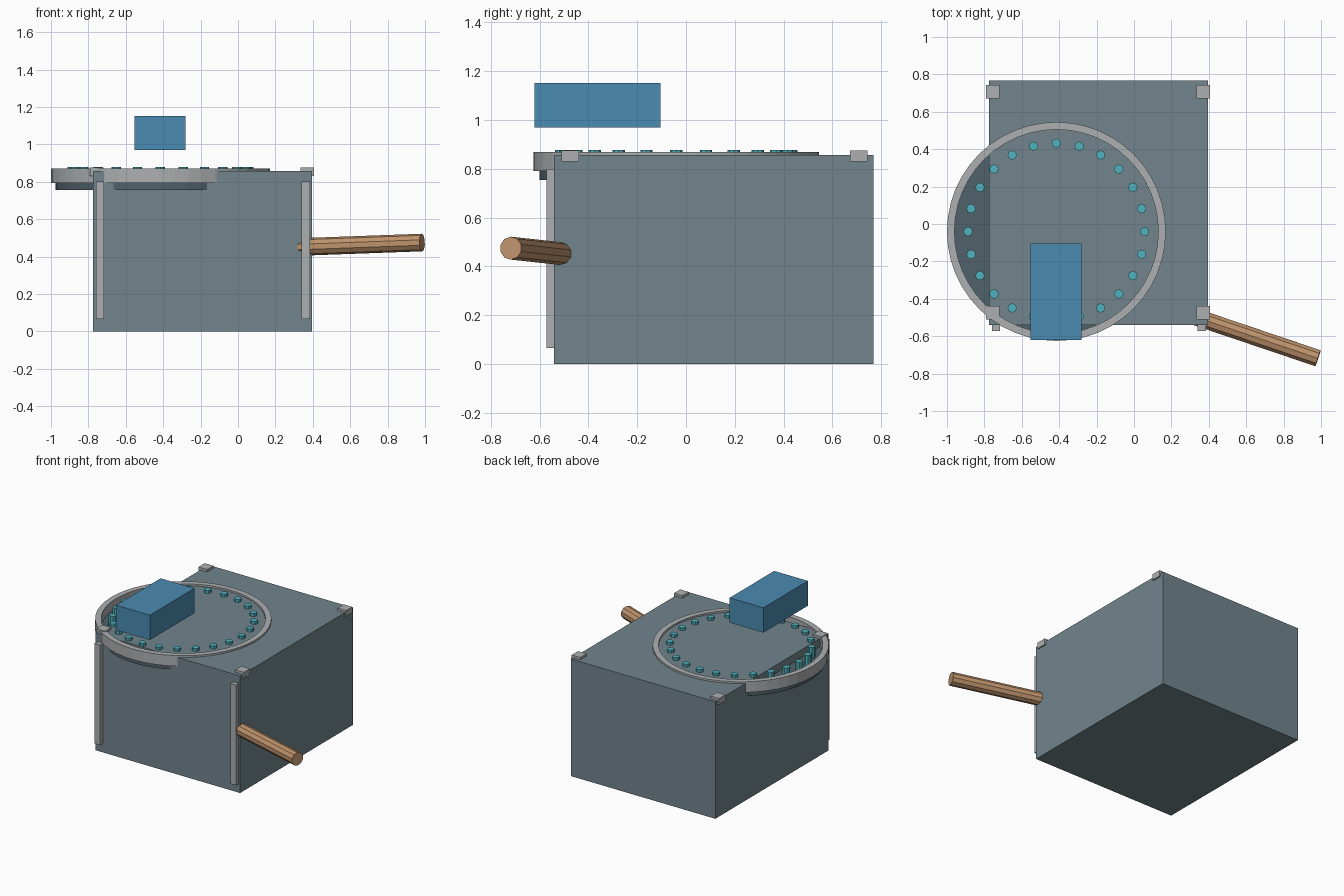
import bpy, bmesh, math
from mathutils import Vector

if "Cube" in bpy.data.objects:
    bpy.data.objects.remove(bpy.data.objects["Cube"], do_unlink=True)


def material(name, rgb):
    # 8-bit display colour converted to linear
    lin = [((c / 255 + 0.055) / 1.055) ** 2.4 for c in rgb] + [1.0]
    m = bpy.data.materials.new(name)
    m.use_nodes = True
    m.diffuse_color = lin
    m.node_tree.nodes["Principled BSDF"].inputs["Base Color"].default_value = lin
    return m


slate = material("slate grey", (113, 133, 140))
dark = material("dark slate", (80, 97, 106))
silver = material("silver grey", (172, 175, 177))
teal = material("teal", (80, 178, 190))
blue = material("blue", (74, 139, 178))
wood = material("wood brown", (190, 147, 108))


def finish(name, bm, mat):
    bmesh.ops.recalc_face_normals(bm, faces=bm.faces)
    mesh = bpy.data.meshes.new(name)
    bm.to_mesh(mesh)
    bm.free()
    mesh.materials.append(mat)
    obj = bpy.data.objects.new(name, mesh)
    bpy.context.collection.objects.link(obj)
    return obj


def box(name, low, high, mat):
    low, high = Vector(low), Vector(high)
    bm = bmesh.new()
    bmesh.ops.create_cube(bm, size=1)
    for v in bm.verts:
        v.co = (low + high) / 2 + v.co * (high - low)
    return finish(name, bm, mat)


def cylinder(name, start, end, radius, sides, mat):
    start, end = Vector(start), Vector(end)
    axis = end - start
    bm = bmesh.new()
    bmesh.ops.create_cone(bm, cap_ends=True, segments=sides, radius1=radius,
                          radius2=radius, depth=axis.length)
    turn = Vector((0, 0, 1)).rotation_difference(axis).to_matrix()
    for v in bm.verts:
        v.co = turn @ v.co + (start + end) / 2
    return finish(name, bm, mat)


def ring(name, cx, cy, inner, outer, low, high, sides, mat):
    # Rectangular cross-section swept around the vertical axis
    bm = bmesh.new()
    section = [(inner, low), (outer, low), (outer, high), (inner, high)]
    loops = []
    for i in range(sides):
        a = math.tau * i / sides
        loops.append([bm.verts.new((cx + r * math.cos(a), cy + r * math.sin(a), z))
                      for r, z in section])
    for i in range(sides):
        p, q = loops[i], loops[(i + 1) % sides]
        for k in range(4):
            n = (k + 1) % 4
            bm.faces.new((p[k], q[k], q[n], p[n]))
    return finish(name, bm, mat)


# Main block
box("main_block", (-0.775, -0.54, 0), (0.395, 0.768, 0.857), slate)

# Round platform overhanging the front corner, with its rim
CX, CY = -0.415, -0.04
cylinder("platform_disc", (CX, CY, 0.755), (CX, CY, 0.8), 0.56, 48, dark)
ring("platform_rim", CX, CY, 0.545, 0.585, 0.792, 0.87, 48, silver)

# Studs around the platform
STUDS = 24
for i in range(STUDS):
    a = math.tau * i / STUDS
    x, y = CX + 0.472 * math.cos(a), CY + 0.472 * math.sin(a)
    cylinder(f"stud_{i + 1}", (x, y, 0.8), (x, y, 0.878), 0.025, 8, teal)

# Corner caps and front corner strips
for side, x in (("right", -0.755), ("left", 0.37)):
    for end, y in (("front", -0.475), ("back", 0.708)):
        box(f"corner_cap_{end}_{side}", (x - 0.035, y - 0.036, 0.83),
            (x + 0.035, y + 0.036, 0.875), silver)
for side, x in (("right", -0.738), ("left", 0.362)):
    box(f"front_strip_{side}", (x - 0.022, -0.572, 0.065), (x + 0.022, -0.53, 0.8), silver)

# Floating block over the platform
box("floating_block", (-0.553, -0.62, 0.97), (-0.28, -0.105, 1.152), blue)

# Slanted wooden pole through the front corner
cylinder("pole", (0.3, -0.487, 0.45), (0.984, -0.718, 0.475), 0.047, 10, wood)
